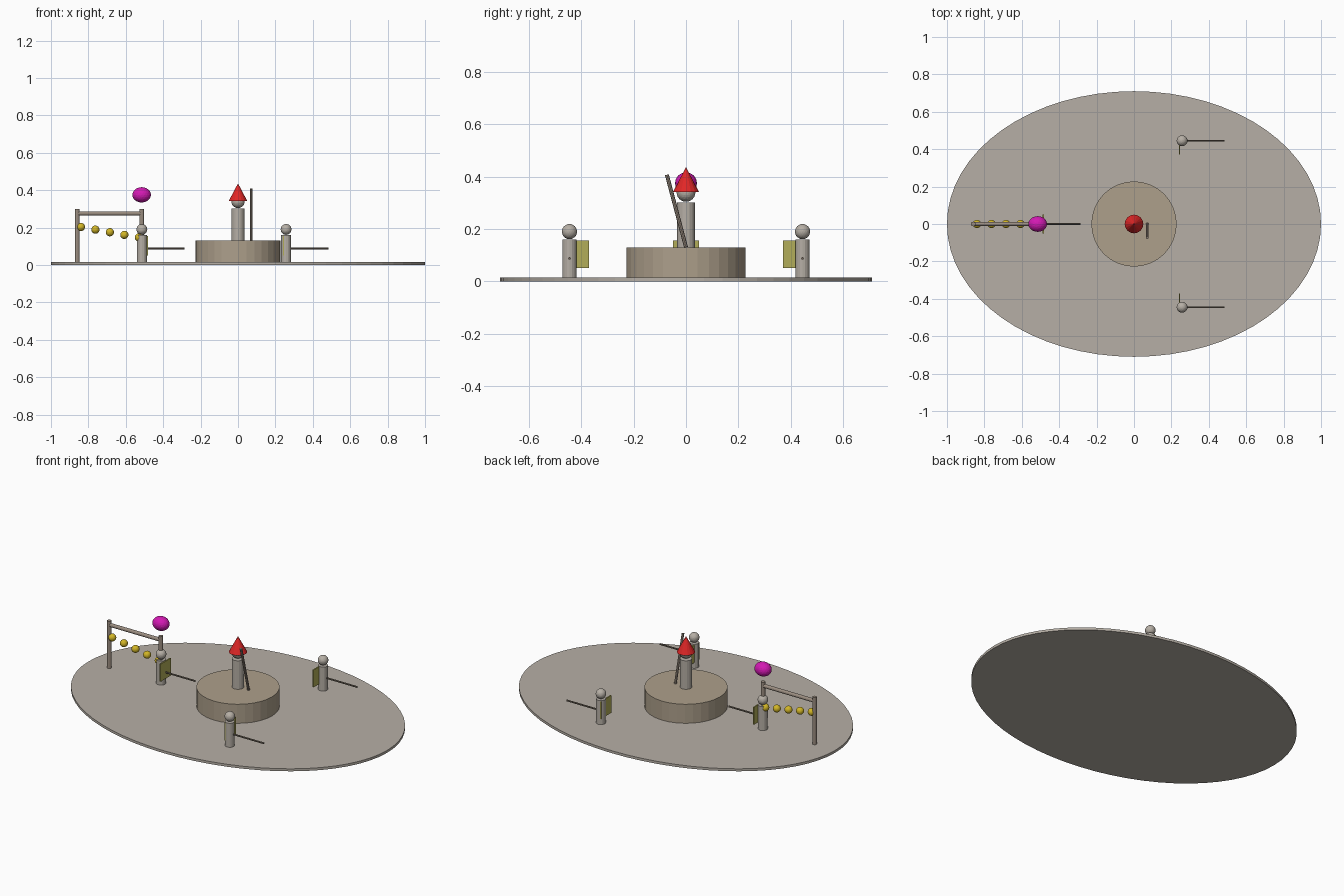
import bpy, math
from mathutils import Vector

if "Cube" in bpy.data.objects:
    bpy.data.objects.remove(bpy.data.objects["Cube"])


def material(name, rgb):
    m = bpy.data.materials.new(name)
    m.diffuse_color = (*rgb, 1)
    m.use_nodes = True
    m.node_tree.nodes["Principled BSDF"].inputs["Base Color"].default_value = m.diffuse_color
    return m


STONE = material("stone", (0.47, 0.43, 0.38))
TAN = material("tan", (0.42, 0.35, 0.26))
WOOD = material("wood", (0.33, 0.27, 0.22))
DARK = material("dark_wood", (0.16, 0.13, 0.10))
OLIVE = material("olive", (0.45, 0.42, 0.10))
RED = material("red", (0.75, 0.02, 0.02))
GOLD = material("gold", (0.65, 0.47, 0.02))
PURPLE = material("purple", (0.65, 0.01, 0.45))


def finish(name, mat):
    o = bpy.context.object
    o.name = name
    o.data.materials.append(mat)
    return o


def rod(name, a, b, r, mat, sides=16, r_top=None):
    """Cylinder or cone from point a to point b."""
    a, b = Vector(a), Vector(b)
    d = b - a
    bpy.ops.mesh.primitive_cone_add(
        vertices=sides, radius1=r, radius2=r if r_top is None else r_top,
        depth=d.length, location=(a + b) / 2,
        rotation=d.to_track_quat('Z', 'Y').to_euler())
    return finish(name, mat)


def ball(name, loc, r, mat, scale=(1, 1, 1)):
    bpy.ops.mesh.primitive_ico_sphere_add(subdivisions=3, radius=r, location=loc)
    o = finish(name, mat)
    o.scale = scale
    return o


FLOOR = 0.015

# oval ground slab and round podium
slab = rod("oval_ground", (0, 0, 0), (0, 0, FLOOR), 1, STONE, 64)
slab.scale = (1, 0.71, 1)
rod("podium", (0, 0, FLOOR), (0, 0, 0.13), 0.228, TAN, 32)

# central figure with pointed hat and leaning staff
rod("leader_body", (0, 0, 0.13), (0, 0, 0.302), 0.034, STONE)
ball("leader_head", (0, 0, 0.34), 0.036, STONE)
rod("leader_hat", (0, 0, 0.341), (0, 0, 0.436), 0.05, RED, 16, 0)
rod("leader_staff", (0.071, 0, 0.13), (0.071, -0.073, 0.407), 0.0075, WOOD, 8)

# three guards around the podium, each with shield and level spear
for i, deg in enumerate((60, 180, 300)):
    c, s = math.cos(math.radians(deg)), math.sin(math.radians(deg))
    x, y = 0.514 * c, 0.514 * s
    rod(f"guard_body_{i}", (x, y, FLOOR), (x, y, 0.16), 0.027, STONE)
    ball(f"guard_head_{i}", (x, y, 0.19), 0.029, STONE)
    rod(f"guard_spear_{i}", (x, y, 0.088), (x + 0.228, y, 0.088), 0.005, DARK, 8)
    bpy.ops.mesh.primitive_cube_add(size=1, location=(0.486 * c, 0.486 * s, 0.103))
    finish(f"guard_shield_{i}", OLIVE).scale = (0.007, 0.1, 0.105)

# gate: two posts, a crossbeam and a sloping row of beads
for i, x in enumerate((-0.86, -0.515)):
    rod(f"gate_post_{i}", (x, 0, FLOOR), (x, 0, 0.30), 0.0125, WOOD, 12)
rod("gate_beam", (-0.86, 0, 0.275), (-0.515, 0, 0.275), 0.011, WOOD, 12)
for i in range(5):
    ball(f"bead_{i}", (-0.84 + 0.0775 * i, 0, 0.203 - 0.014 * i), 0.022, GOLD)

# floating oval above the gate
ball("purple_oval", (-0.515, 0, 0.375), 0.05, PURPLE, (1, 0.84, 0.82))
